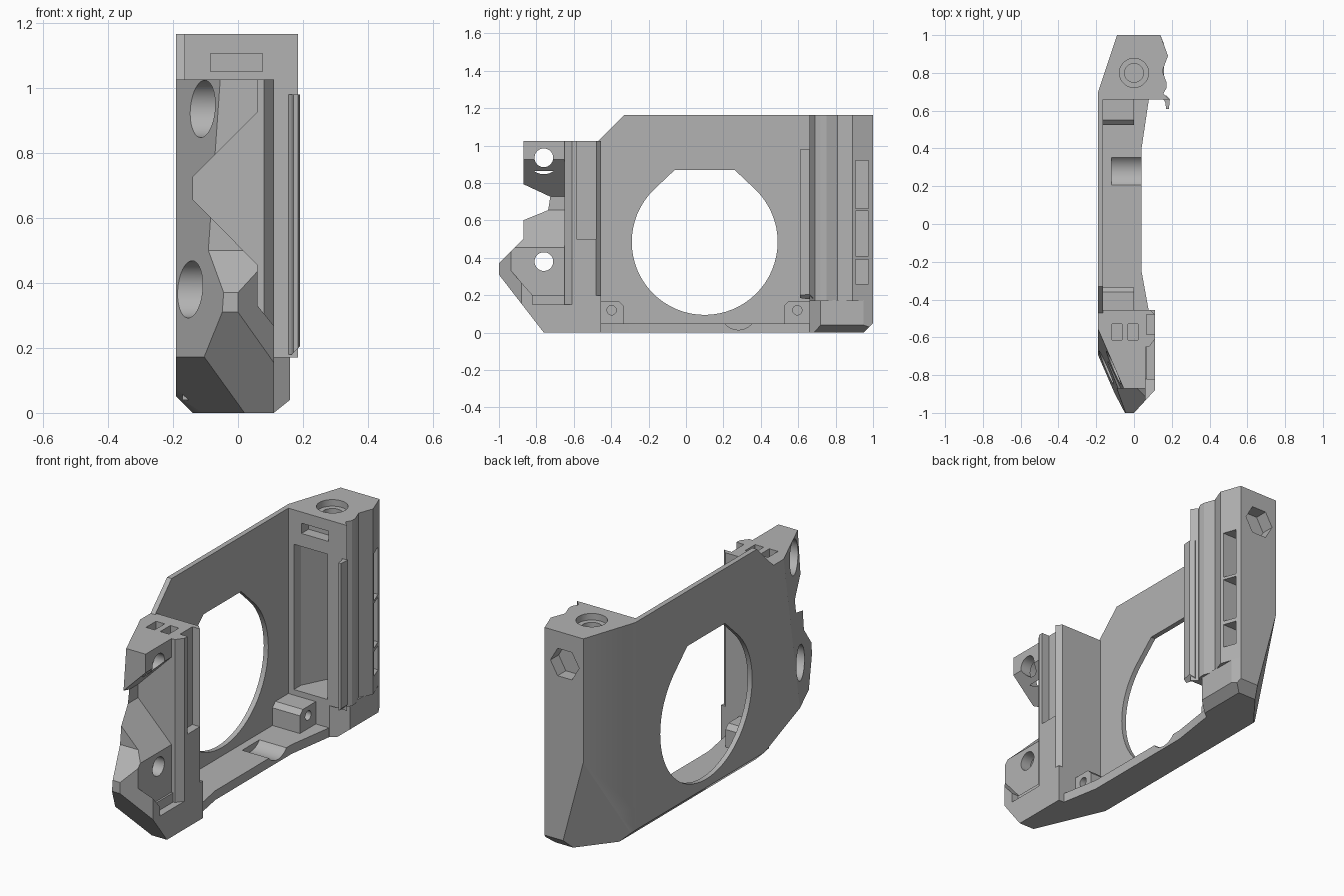
import bpy
import bmesh
from math import cos, sin, pi
from mathutils import Vector

default_cube = bpy.data.objects.get("Cube")
if default_cube:
    bpy.data.objects.remove(default_cube, do_unlink=True)

grey = bpy.data.materials.new("plain_grey")
grey.use_nodes = True
grey.diffuse_color = (0.45, 0.45, 0.45, 1)
grey.node_tree.nodes["Principled BSDF"].inputs["Base Color"].default_value = grey.diffuse_color


def place(axis, a, b, depth):
    """Put a profile point in space, with depth along the extrusion axis."""
    return {"x": (depth, a, b), "y": (a, depth, b), "z": (a, b, depth)}[axis]


def prism(name, axis, profile, low, high):
    bm = bmesh.new()
    near = [bm.verts.new(place(axis, a, b, low)) for a, b in profile]
    far = [bm.verts.new(place(axis, a, b, high)) for a, b in profile]
    bm.faces.new(near)
    bm.faces.new(far)
    for i in range(len(profile)):
        j = (i + 1) % len(profile)
        bm.faces.new((near[i], near[j], far[j], far[i]))
    bmesh.ops.recalc_face_normals(bm, faces=bm.faces)
    mesh = bpy.data.meshes.new(name)
    bm.to_mesh(mesh)
    bm.free()
    mesh.materials.append(grey)
    part = bpy.data.objects.new(name, mesh)
    bpy.context.collection.objects.link(part)
    return part


def box(name, x, y, z):
    return prism(name, "z", [(x[0], y[0]), (x[1], y[0]), (x[1], y[1]), (x[0], y[1])], *z)


def disc(name, axis, centre, radius, low, high, sides=40):
    profile = [(centre[0] + radius * cos(2 * pi * i / sides),
                centre[1] + radius * sin(2 * pi * i / sides)) for i in range(sides)]
    return prism(name, axis, profile, low, high)


def shave(part, *planes):
    """Trim a part by planes, each given by three points, keeping the inner side."""
    bm = bmesh.new()
    bm.from_mesh(part.data)
    for plane in planes:
        p, q, r = map(Vector, plane)
        normal = (q - p).cross(r - p).normalized()
        if normal.dot(p - Vector((0, 0, 0.5))) < 0:
            normal.negate()
        bmesh.ops.bisect_plane(bm, geom=bm.verts[:] + bm.edges[:] + bm.faces[:],
                               plane_co=p, plane_no=normal, clear_outer=True)
        rim = [e for e in bm.edges if e.is_boundary]
        if rim:
            bmesh.ops.holes_fill(bm, edges=rim, sides=0)
        bmesh.ops.recalc_face_normals(bm, faces=bm.faces)
    bm.to_mesh(part.data)
    bm.free()


def carve(part, *cutters):
    for cutter in cutters:
        cutter.hide_render = True
        modifier = part.modifiers.new("carve", "BOOLEAN")
        modifier.operation = "DIFFERENCE"
        modifier.solver = "EXACT"
        modifier.object = cutter
    graph = bpy.context.evaluated_depsgraph_get()
    carved = bpy.data.meshes.new_from_object(part.evaluated_get(graph))
    part.modifiers.clear()
    part.data = carved
    for cutter in cutters:
        bpy.data.objects.remove(cutter, do_unlink=True)


# Shared bevel planes
outer_slant = ((-0.19, -0.558, 1.02), (-0.055, -0.87, 1.02), (-0.1, -0.87, 0.375))
toe_bevel = ((-0.19, -0.677, 0.165), (-0.1, -0.885, 0.165), (0.02, -0.76, 0))
outer_hem = ((-0.19, -1, 0.05), (-0.19, 1, 0.05), (-0.14, 0, 0))
inner_hem = ((0.11, 0, 0), (0.11, 1, 0), (0.16, 0, 0.04))
nose_corner = ((0.11, -0.88, 0), (0, -1, 0), (0, -1, 1))
heel_bevel = ((-0.09, 1, 0.5), (0.03, 1, 0.05), (-0.16, 0.75, 0.03))
heel_hem = ((0, 0.95, 0), (1, 0.95, 0), (0, 1, 0.05))

# Side plate with a round opening that has a flat roof
plate = prism("side_plate", "x", [(-0.47, 0), (0.69, 0), (0.69, 1.165), (-0.33, 1.165),
                                  (-0.47, 1.025)], -0.19, -0.163)
shave(plate, outer_hem, toe_bevel)
radius, mid_y, mid_z = 0.39, 0.1, 0.485
arc = [(mid_y + radius * cos(pi * (0.75 + i / 32)), mid_z + radius * sin(pi * (0.75 + i / 32)))
       for i in range(49)]
carve(plate, prism("opening", "x", arc + [(0.26, 0.87), (-0.06, 0.87)], -0.5, 0.5))

# Floor bar with a shallow scoop
floor = prism("floor_bar", "z", [(-0.19, -0.47), (0.08, -0.47), (0.04, -0.25), (0.04, 0.4),
                                 (0.08, 0.67), (-0.19, 0.67)], 0, 0.05)
shave(floor, outer_hem, toe_bevel)
carve(floor, disc("scoop", "x", (0.28, 0.11), 0.095, -0.12, 0.2))

# Screw bosses in the two floor corners
for name, wall, tip in (("front_boss", -0.46, -0.335), ("rear_boss", 0.665, 0.525)):
    lean = 0.025 if tip > wall else -0.025
    boss = prism(name, "x", [(wall, 0.04), (tip, 0.04), (tip, 0.145), (tip - lean, 0.17),
                             (wall, 0.17)], -0.17, 0)
    carve(boss, disc("boss_hole", "x", ((wall + tip) / 2, 0.12), 0.025, -0.1, 0.1, 24))

# Front block: slanted outside, wedge notch, two counterbored holes, top pockets
block = prism("front_block", "x", [(-0.76, 0), (-1, 0.31), (-1, 0.37), (-0.87, 0.5), (-0.87, 1.025),
                                   (-0.455, 1.025), (-0.455, 0)], -0.19, 0.06)
shave(block, outer_slant, toe_bevel, outer_hem, nose_corner)
cutters = [prism("notch", "y", [(-0.138, 0.655), (0.3, 0.215), (0.3, 1.165), (-0.138, 0.727)],
                 -1.2, -0.65)]
# keep the notch above the lower ledge by limiting it to the inner face
for z in (0.935, 0.38):
    cutters += [disc("bolt_hole", "x", (-0.76, z), 0.05, -0.4, 0.4),
                disc("counterbore", "x", (-0.76, z), 0.088, -0.4, 0)]
for x in (-0.09, -0.005):
    cutters.append(box("pocket", (x - 0.026, x + 0.026), (-0.615, -0.53), (0.93, 1.2)))
carve(block, *cutters)

# Rail column on the inner side of the front block
rail = prism("front_rail", "z", [(0.02, -0.65), (0.08, -0.65), (0.11, -0.61), (0.11, -0.48),
                                 (0.085, -0.455), (0.02, -0.455)], 0.15, 1.025)
carve(rail, box("rail_slot", (0.065, 0.3), (-0.585, -0.48), (0.5, 1.2)))

# Low shoe under the front block
shoe = prism("front_shoe", "x", [(-0.76, 0), (-1, 0.31), (-1, 0.37), (-0.97, 0.37), (-0.82, 0.2),
                                 (-0.455, 0.2), (-0.455, 0)], 0, 0.11)
shave(shoe, nose_corner, toe_bevel)
carve(shoe, box("shoe_groove", (0.07, 0.3), (-0.82, -0.51), (0.15, 0.5)))

# Rear column: ribbed inner side, cavity, side windows, screw seat and nut pocket
column = prism("rear_column", "z", [
    (-0.19, 0.66), (0.165, 0.66), (0.185, 0.66), (0.155, 0.69), (0.172, 0.72), (0.172, 0.75),
    (0.15, 0.81), (0.18, 0.89), (0.14, 1), (-0.09, 1), (-0.19, 0.7)], 0.17, 1.165)
shave(column, heel_bevel)
cutters = [
    prism("cavity", "z", [(-0.13, 0.5), (0.07, 0.5), (0.07, 0.92), (-0.03, 0.92), (-0.13, 0.72)],
          0.2, 0.98),
    box("front_slit", (-0.085, 0.075), (0.5, 0.72), (1.05, 1.105)),
    disc("screw_hole", "z", (0, 0.8), 0.05, 0.9, 1.3),
    disc("screw_seat", "z", (0, 0.8), 0.077, 1.13, 1.3),
    disc("nut_pocket", "y", (0.02, 1), 0.085, 0.93, 1.2, 6)]
for low, high in ((0.26, 0.39), (0.41, 0.65), (0.665, 0.92)):
    cutters.append(box("side_window", (0.08, 0.4), (0.905, 0.975), (low, high)))
carve(column, *cutters)

# Hooked lip along the front edge of the rear column
lip = prism("rear_lip", "z", [(0.15, 0.67), (0.165, 0.645), (0.17, 0.61), (0.185, 0.61),
                              (0.19, 0.66), (0.17, 0.68)], 0.18, 0.98)
shave(lip, ((0.165, 0, 0.18), (0.165, 1, 0.18), (0.19, 0, 0.205)))

# Rear base
base = prism("rear_base", "z", [(-0.19, 0.66), (0.08, 0.66), (0.16, 0.72), (0.16, 0.95), (0.14, 1),
                                (-0.09, 1), (-0.19, 0.7)], 0, 0.175)
shave(base, outer_hem, inner_hem, heel_hem, heel_bevel)

# Smooth the round holes and keep every hard edge
for part in bpy.context.scene.objects:
    if part.type == "MESH" and grey.name in part.data.materials:
        bpy.ops.object.select_all(action="DESELECT")
        part.select_set(True)
        bpy.context.view_layer.objects.active = part
        bpy.ops.object.shade_smooth_by_angle(angle=pi / 9)
